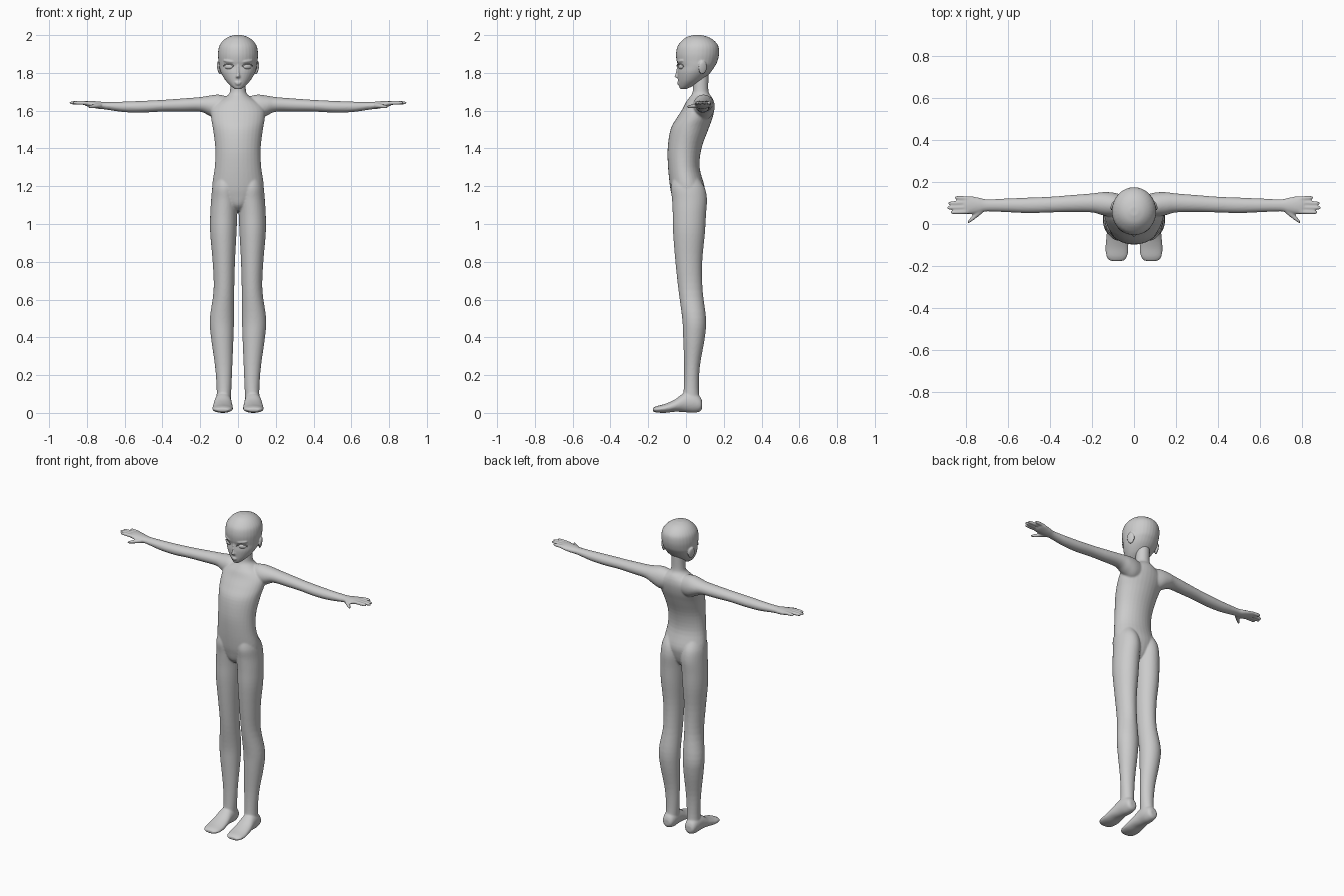
import bpy, bmesh, math
from mathutils import Vector, Matrix

cube = bpy.data.objects.get("Cube")
if cube:
    bpy.data.objects.remove(cube, do_unlink=True)

grey = bpy.data.materials.new("neutral grey")
grey.use_nodes = True
tone = (0.6, 0.6, 0.6, 1)
grey.diffuse_color = tone
grey.node_tree.nodes["Principled BSDF"].inputs["Base Color"].default_value = tone


def spline(rows, steps=4):
    """Smoothly interpolate between section rows."""
    out = []
    for i in range(len(rows) - 1):
        p = [Vector(rows[min(max(i + k, 0), len(rows) - 1)]) for k in (-1, 0, 1, 2)]
        for s in range(steps):
            t = s / steps
            out.append(0.5 * (2 * p[1] + (p[2] - p[0]) * t
                              + (2 * p[0] - 5 * p[1] + 4 * p[2] - p[3]) * t ** 2
                              + (3 * p[1] - p[0] - 3 * p[2] + p[3]) * t ** 3))
    return out + [Vector(rows[-1])]


def loft(bm, axis, rows, side=1, sides=32):
    """Closed skin over oval sections: (position, low a, high a, low b, high b)."""
    order = {"x": (1, 2, 0), "y": (0, 2, 1), "z": (0, 1, 2)}[axis]
    rings = []
    for pos, a0, a1, b0, b1 in spline([Vector(r) for r in rows]):
        ring = []
        for k in range(sides):
            ang = math.tau * k / sides
            co = Vector((0, 0, 0))
            co[order[0]] = (a0 + a1) / 2 + (a1 - a0) / 2 * math.cos(ang)
            co[order[1]] = (b0 + b1) / 2 + (b1 - b0) / 2 * math.sin(ang)
            co[order[2]] = pos
            co.x *= side
            ring.append(bm.verts.new(co))
        rings.append(ring)
    for low, high in zip(rings, rings[1:]):
        for k in range(sides):
            n = (k + 1) % sides
            bm.faces.new((low[k], low[n], high[n], high[k]))
    bm.faces.new(rings[0])
    bm.faces.new(rings[-1])


def blob(bm, centre, radii, turn=0, tilt=0):
    mat = (Matrix.Translation(centre) @ Matrix.Rotation(turn, 4, "Z")
           @ Matrix.Rotation(tilt, 4, "Y") @ Matrix.Diagonal((*radii, 1)))
    bmesh.ops.create_uvsphere(bm, u_segments=20, v_segments=12, radius=1, matrix=mat)


def finish(bm, name, voxel=0, relax=0):
    bmesh.ops.recalc_face_normals(bm, faces=bm.faces)
    for f in bm.faces:
        f.smooth = True
    mesh = bpy.data.meshes.new(name)
    bm.to_mesh(mesh)
    bm.free()
    mesh.materials.append(grey)
    obj = bpy.data.objects.new(name, mesh)
    bpy.context.collection.objects.link(obj)
    if voxel:
        fuse = obj.modifiers.new("fuse", "REMESH")
        fuse.mode = "VOXEL"
        fuse.voxel_size = voxel
        fuse.use_smooth_shade = True
        soft = obj.modifiers.new("soften", "SMOOTH")
        soft.factor = 0.5
        soft.iterations = relax
    return obj


# Torso and neck
body = bmesh.new()
torso = [(1.07, .02, -.03, .06), (1.1, .07, -.06, .08), (1.15, .125, -.075, .095),
         (1.2, .137, -.085, .098), (1.3, .123, -.095, .072), (1.4, .12, -.097, .082),
         (1.5, .132, -.082, .118), (1.56, .142, -.05, .14), (1.61, .14, -.018, .15),
         (1.645, .11, .0, .148), (1.67, .07, .018, .138), (1.69, .047, .032, .123),
         (1.72, .041, .037, .118), (1.8, .04, .035, .12)]
loft(body, "z", [(z, -w, w, f, b) for z, w, f, b in torso])

leg = [(1.24, .02, .12, -.07, .07), (1.19, .006, .136, -.08, .1), (1.13, .0, .142, -.074, .111),
       (1.05, .004, .147, -.07, .106), (.95, .008, .147, -.068, .1), (.8, .016, .134, -.056, .086),
       (.65, .02, .129, -.04, .088), (.5, .021, .149, -.02, .106), (.4, .024, .143, -.015, .1),
       (.25, .03, .122, -.01, .074), (.13, .035, .113, -.012, .068), (.05, .04, .115, -.02, .075)]
foot = [(.086, .06, .098, .025, .06), (.075, .045, .112, .008, .085), (.04, .036, .12, .0, .11),
        (-.01, .034, .125, .004, .105), (-.06, .029, .132, .006, .07), (-.11, .026, .136, .0, .048),
        (-.155, .032, .132, .002, .036), (-.176, .05, .115, .008, .026)]
arm = [(.04, .05, .135, 1.56, 1.67), (.1, .035, .15, 1.55, 1.685), (.15, .042, .152, 1.572, 1.68),
       (.2, .055, .146, 1.594, 1.672), (.3, .057, .138, 1.595, 1.664), (.4, .055, .13, 1.595, 1.657),
       (.5, .052, .126, 1.59, 1.652), (.6, .056, .122, 1.592, 1.648), (.7, .06, .118, 1.606, 1.646),
       (.74, .052, .126, 1.61, 1.649), (.78, .047, .133, 1.618, 1.652), (.805, .05, .132, 1.625, 1.652),
       (.815, .06, .12, 1.632, 1.648)]
# Knuckle y, tip y, tip x for each finger
fingers = [(.058, .055, .875), (.08, .077, .893), (.102, .099, .887), (.122, .126, .855)]
thumb = [(.725, .05, .085, 1.612, 1.64), (.75, .03, .066, 1.612, 1.637),
         (.775, .012, .037, 1.612, 1.632), (.794, .0, .014, 1.615, 1.628)]

for side in (1, -1):
    loft(body, "z", leg, side)
    loft(body, "y", foot, side)
    loft(body, "x", arm, side)
    loft(body, "x", thumb, side)
    for base, tip, end in fingers:
        rows = []
        for t, r in ((0, .01), (.4, .0105), (.85, .009), (1, .005)):
            y, z = base + (tip - base) * t, 1.64 + .002 * t
            rows.append((.79 + (end - .79) * t, y - r, y + r, z - r, z + r))
        loft(body, "x", rows, side, 12)
finish(body, "body", .005, 6)

# Head with nose, lips and ears fused in
head = bmesh.new()
skull = [(1.714, .016, -.03, .0), (1.73, .037, -.037, .035), (1.76, .066, -.042, .085),
         (1.8, .09, -.045, .128), (1.835, .1, -.042, .153), (1.86, .103, -.049, .166),
         (1.9, .106, -.053, .175), (1.94, .1, -.045, .172), (1.97, .08, -.022, .15),
         (1.99, .052, .005, .118), (2.0, .02, .04, .08)]
loft(head, "z", [(z, -w, w, f, b) for z, w, f, b in skull])
loft(head, "z", [(1.772, -.008, .008, -.045, -.03), (1.78, -.011, .011, -.061, -.03),
                 (1.8, -.008, .008, -.054, -.03), (1.845, -.007, .007, -.046, -.03)], sides=16)
blob(head, (0, -.04, 1.749), (.018, .008, .005))
blob(head, (0, -.038, 1.74), (.014, .008, .005))
for side in (1, -1):
    blob(head, (side * .1, .088, 1.828), (.008, .024, .036), side * .35, side * .15)
    blob(head, (side * .05, -.03, 1.862), (.032, .01, .008), side * .5, side * -.12)
finish(head, "head", .004, 4)

# Eyes with raised lids
for side, label in ((1, "left"), (-1, "right")):
    eye = bmesh.new()
    blob(eye, (side * .05, -.027, 1.833), (.024, .009, .013), side * .5)
    finish(eye, label + "_eye")
    curve = bpy.data.curves.new(label + "_eyelid", "CURVE")
    curve.dimensions = "3D"
    curve.bevel_depth = .0025
    curve.use_fill_caps = True
    line = curve.splines.new("POLY")
    line.points.add(8)
    for k, point in enumerate(line.points):
        ang = math.pi * k / 8
        x = .05 - .027 * math.cos(ang)
        y = .055 - .1 * math.sqrt(1 - (x / .1) ** 2) - .005
        point.co = (side * x, y, 1.834 + .014 * math.sin(ang), 1)
    curve.materials.append(grey)
    lid = bpy.data.objects.new(label + "_eyelid", curve)
    bpy.context.collection.objects.link(lid)
